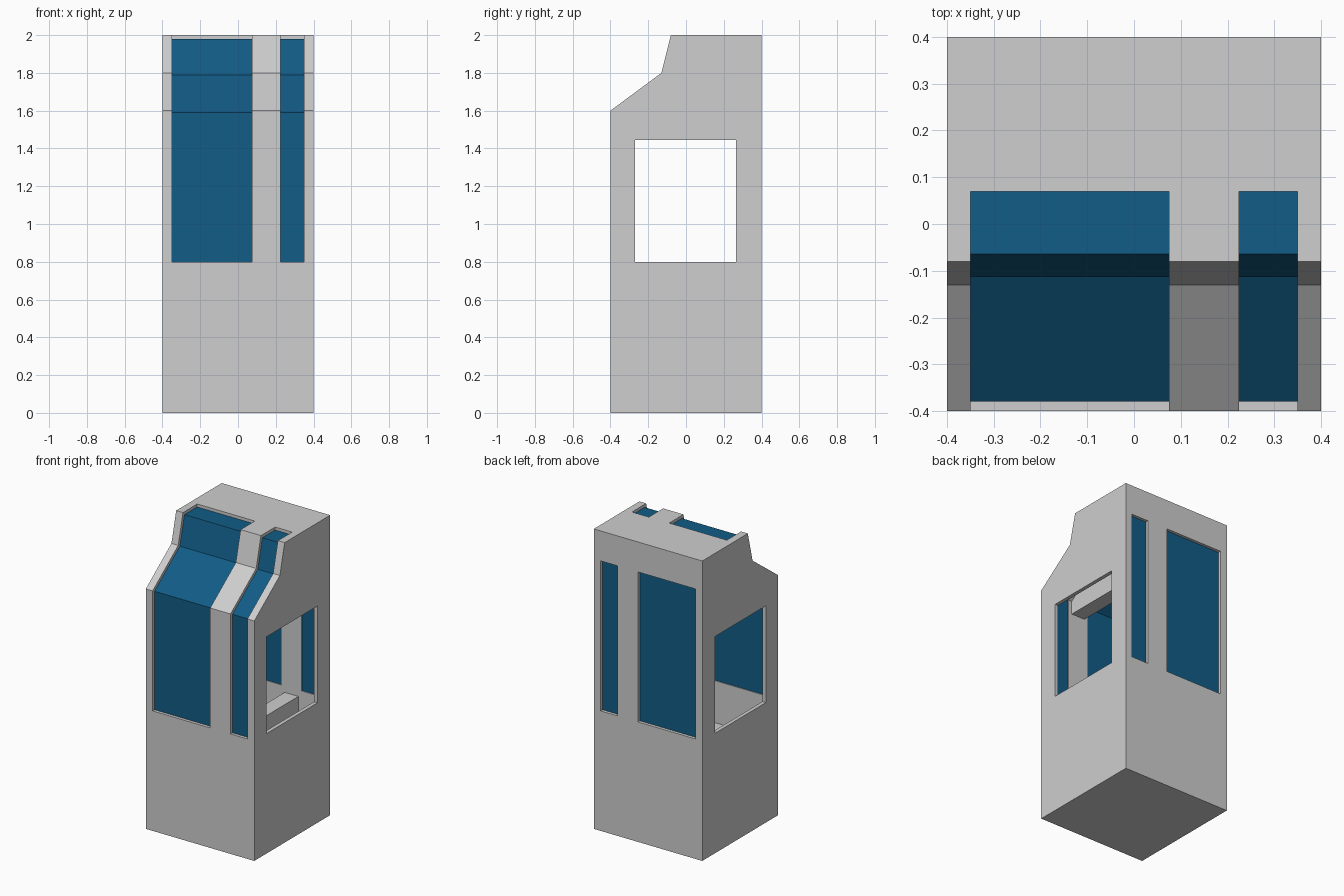
import bpy
import bmesh
from mathutils import Vector

cube = bpy.data.objects.get("Cube")
if cube:
    bpy.data.objects.remove(cube, do_unlink=True)


def material(name, rgb):
    mat = bpy.data.materials.new(name)
    mat.use_nodes = True
    color = (*rgb, 1.0)
    mat.diffuse_color = color
    bsdf = next(n for n in mat.node_tree.nodes if n.type == 'BSDF_PRINCIPLED')
    bsdf.inputs["Base Color"].default_value = color
    return mat


GREY = material("light grey", (0.62, 0.62, 0.62))
BLUE = material("blue glass", (0.006, 0.107, 0.238))


def prism(name, profile, x0, x1, mat=GREY):
    """Extrude a (y, z) profile along x."""
    bm = bmesh.new()
    face = bm.faces.new([bm.verts.new((x0, y, z)) for y, z in profile])
    ext = bmesh.ops.extrude_face_region(bm, geom=[face])
    verts = [g for g in ext["geom"] if isinstance(g, bmesh.types.BMVert)]
    bmesh.ops.translate(bm, verts=verts, vec=(x1 - x0, 0, 0))
    bmesh.ops.recalc_face_normals(bm, faces=bm.faces)
    mesh = bpy.data.meshes.new(name)
    bm.to_mesh(mesh)
    bm.free()
    mesh.materials.append(mat)
    obj = bpy.data.objects.new(name, mesh)
    bpy.context.collection.objects.link(obj)
    return obj


def rect(y0, y1, z0, z1):
    return [(y0, z0), (y1, z0), (y1, z1), (y0, z1)]


def offset(path, d):
    """Shift an open (y, z) path inward by d with mitred corners."""
    pts = [Vector(p) for p in path]
    normals = []
    for a, b in zip(pts, pts[1:]):
        t = (b - a).normalized()
        normals.append(Vector((t.y, -t.x)))
    result = []
    for i, p in enumerate(pts):
        n0 = normals[max(i - 1, 0)]
        n1 = normals[min(i, len(normals) - 1)]
        result.append(p + (n0 + n1) * (d / (1 + n0.dot(n1))))
    return result


def band(path, d0, d1):
    return offset(path, d0) + offset(path, d1)[::-1]


def cut(target, cutter):
    mod = target.modifiers.new("cut", 'BOOLEAN')
    mod.operation = 'DIFFERENCE'
    mod.solver = 'EXACT'
    mod.object = cutter
    cutter.hide_render = True
    bpy.context.view_layer.update()
    graph = bpy.context.evaluated_depsgraph_get()
    mesh = bpy.data.meshes.new_from_object(target.evaluated_get(graph))
    target.modifiers.clear()
    target.data = mesh
    bpy.data.objects.remove(cutter, do_unlink=True)


# Main dimensions
WALL, SILL, FLOOR = 0.05, 0.8, 0.52
SLOPE = [(-0.4, 1.6), (-0.13, 1.8), (-0.08, 2.0)]
WINDOWS = {"wide": (-0.35, 0.075), "narrow": (0.225, 0.35)}

# Tower body
body = prism("cabin_body", [(-0.4, 0)] + SLOPE + [(0.4, 2), (0.4, 0)], -0.4, 0.4)

# Two rooms with a partition, joined by a wide passage
room = offset([(-0.4, FLOOR)] + SLOPE + [(0.4, 2), (0.4, FLOOR)], WALL)
for x0, x1 in ((-0.375, 0.1), (0.2, 0.375)):
    cut(body, prism("room_cutter", room, x0, x1))
cut(body, prism("passage_cutter", rect(-0.35, 0.35, 0.757, 1.487), 0.05, 0.25))

# Open side windows
cut(body, prism("side_cutter", rect(-0.27, 0.265, SILL, 1.445), -0.5, 0.5))

# Wrapped front windows and flat back windows with recessed glass
wrap = [(-0.4, SILL)] + SLOPE + [(0.07, 2.0)]
for name, (x0, x1) in WINDOWS.items():
    cut(body, prism("front_cutter", band(wrap, -0.06, 0.06), x0, x1))
    cut(body, prism("back_cutter", rect(0.34, 0.5, SILL, 1.8), x0, x1))
    prism("front_glass_" + name, band(wrap, 0.02, 0.045), x0, x1, BLUE)
    prism("back_glass_" + name, rect(0.355, 0.38, SILL, 1.8), x0, x1, BLUE)

body.data.materials.clear()
body.data.materials.append(GREY)
for poly in body.data.polygons:
    poly.material_index = 0
